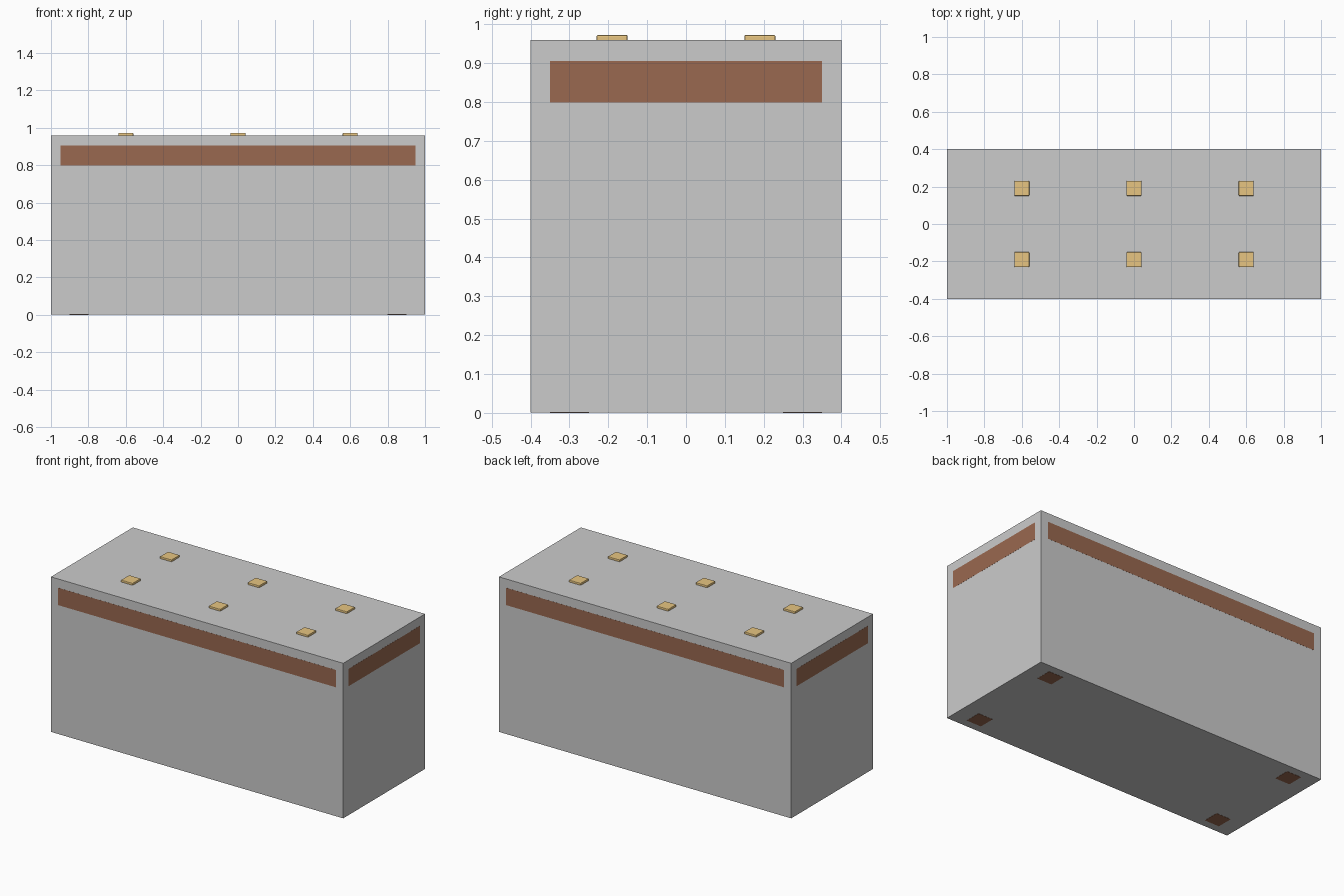
import bpy

if "Cube" in bpy.data.objects:
    bpy.data.objects.remove(bpy.data.objects["Cube"])


def material(name, rgb):
    m = bpy.data.materials.new(name)
    m.diffuse_color = (*rgb, 1)
    m.use_nodes = True
    m.node_tree.nodes["Principled BSDF"].inputs["Base Color"].default_value = m.diffuse_color
    return m


def box(name, center, size, mat=None, bevel=0):
    bpy.ops.mesh.primitive_cube_add(size=1, location=center)
    o = bpy.context.object
    o.name = name
    o.scale = size
    bpy.ops.object.transform_apply(location=False, rotation=False, scale=True)
    if mat:
        o.data.materials.append(mat)
    if bevel:
        b = o.modifiers.new("soft_edges", "BEVEL")
        b.width = bevel
        b.segments = 2
    return o


wood = material("wood", (0.32, 0.14, 0.08))
brass = material("brass", (0.80, 0.56, 0.22))

# Full-length cover, a hair above the floor so the leg ends show
box("cover", (0, 0, 0.4805), (2, 0.8, 0.959))

# Aprons, flush with the cover on all four sides
for s, side in ((-1, "front"), (1, "back")):
    box(side + "_apron", (0, s * 0.3905, 0.852), (1.9, 0.02, 0.107), wood)
for s, side in ((-1, "left"), (1, "right")):
    box(side + "_apron", (s * 0.9905, 0, 0.852), (0.02, 0.7, 0.107), wood)

# Legs under the cover
for sx, a in ((-1, "left"), (1, "right")):
    for sy, b in ((-1, "front"), (1, "back")):
        box(f"{b}_{a}_leg", (sx * 0.85, sy * 0.3, 0.45), (0.1, 0.1, 0.9), wood)

# Two rows of three small pads on top
for i, x in enumerate((-0.6, 0, 0.6)):
    for j, y in enumerate((-0.19, 0.19)):
        box(f"pad_{i}_{j}", (x, y, 0.9625), (0.08, 0.08, 0.02), brass, 0.004)
